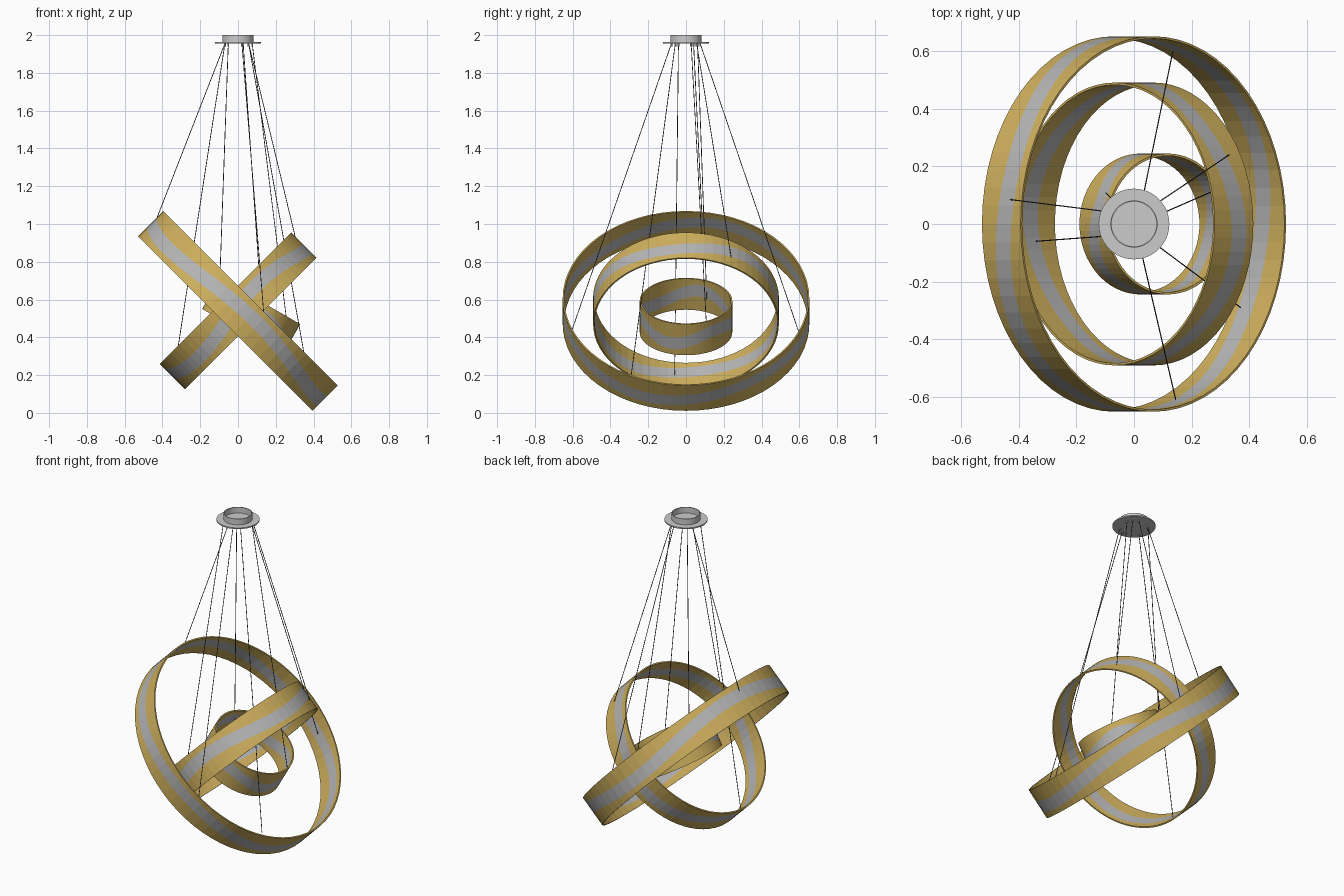
import bpy, bmesh, math
from mathutils import Vector, Matrix

if "Cube" in bpy.data.objects:
    bpy.data.objects.remove(bpy.data.objects["Cube"])


def material(name, col):
    m = bpy.data.materials.new(name)
    m.diffuse_color = (*col, 1)
    m.use_nodes = True
    m.node_tree.nodes["Principled BSDF"].inputs["Base Color"].default_value = m.diffuse_color
    return m


gold = material("gold", (0.62, 0.43, 0.11))
silver = material("silver", (0.47, 0.47, 0.47))
dark = material("dark_cable", (0.08, 0.08, 0.08))


def finish(name, bm, mats):
    bmesh.ops.recalc_face_normals(bm, faces=bm.faces)
    me = bpy.data.meshes.new(name)
    bm.to_mesh(me)
    bm.free()
    for m in mats:
        me.materials.append(m)
    ob = bpy.data.objects.new(name, me)
    bpy.context.collection.objects.link(ob)
    return ob


# Tilted hoop: thin closed wall, gold with a wavy silver stripe inside and out
def hoop(name, radius, centre, tilt, phase, n=64, h=0.095, thick=0.008):
    bm = bmesh.new()
    loops = []
    for i in range(n):
        a = math.tau * i / n
        mid = 0.028 * math.cos(3 * (a - math.radians(phase)))
        levels = [-h, mid - 0.036, mid + 0.036, h]
        section = [(radius, z) for z in levels]
        section += [(radius - thick, z) for z in reversed(levels)]
        loops.append([bm.verts.new((r * math.cos(a), r * math.sin(a), z))
                      for r, z in section])
    for i in range(n):
        p, q = loops[i], loops[(i + 1) % n]
        for j in range(8):
            k = (j + 1) % 8
            f = bm.faces.new((p[j], q[j], q[k], p[k]))
            f.material_index = 1 if j in (1, 5) else 0
    ob = finish(name, bm, [gold, silver])
    ob.location = centre
    ob.rotation_euler = (0, math.radians(tilt), 0)
    return ob


hoop("large_hoop", 0.653, (0, 0, 0.54), 45, 280)
hoop("medium_hoop", 0.492, (0, 0, 0.54), -45, 290)
hoop("small_hoop", 0.245, (0.07, 0, 0.51), 30, 280)


# Ceiling canopy: flat disc with an open collar on top, turned from a profile
def lathe(name, profile, n=48):
    bm = bmesh.new()
    vs = [bm.verts.new((r, 0, z)) for r, z in profile]
    edges = [bm.edges.new(e) for e in zip(vs, vs[1:])]
    bmesh.ops.spin(bm, geom=vs + edges, cent=(0, 0, 0), axis=(0, 0, 1),
                   angle=math.tau, steps=n, use_duplicate=False)
    bmesh.ops.remove_doubles(bm, verts=bm.verts, dist=1e-5)
    ob = finish(name, bm, [])
    bpy.context.view_layer.objects.active = ob
    ob.select_set(True)
    bpy.ops.object.shade_smooth_by_angle()
    ob.select_set(False)


lathe("canopy", [(0, 1.955), (0.123, 1.955), (0.123, 1.963), (0.082, 1.963),
                 (0.082, 2.0), (0.078, 2.0), (0.078, 1.963), (0, 1.963)])


def rod(name, a, b, r, mats):
    a, b = Vector(a), Vector(b)
    d = b - a
    mat = Matrix.Translation((a + b) / 2) @ d.to_track_quat('Z', 'Y').to_matrix().to_4x4()
    bm = bmesh.new()
    bmesh.ops.create_cone(bm, cap_ends=True, segments=8, radius1=r, radius2=r,
                          depth=d.length, matrix=mat)
    finish(name, bm, mats)


# Suspension cables: (angle of canopy fixing, lower end)
cables = [
    (150, (-0.43, 0.085, 1.03)), (70, (0.135, 0.60, 0.42)), (-75, (0.145, -0.61, 0.42)),
    (210, (-0.34, -0.06, 0.20)), (45, (0.33, 0.24, 0.82)), (-45, (0.37, -0.29, 0.20)),
    (20, (0.265, 0.11, 0.43)), (130, (-0.10, 0.11, 0.60)),
]
for i, (ang, end) in enumerate(cables, 1):
    x, y = 0.08 * math.cos(math.radians(ang)), 0.08 * math.sin(math.radians(ang))
    rod(f"cable_{i}", (x, y, 1.955), end, 0.002, [dark])
    # Cable grip under the canopy
    rod(f"cable_grip_{i}", (x, y, 1.94), (x, y, 1.957), 0.005, [])
